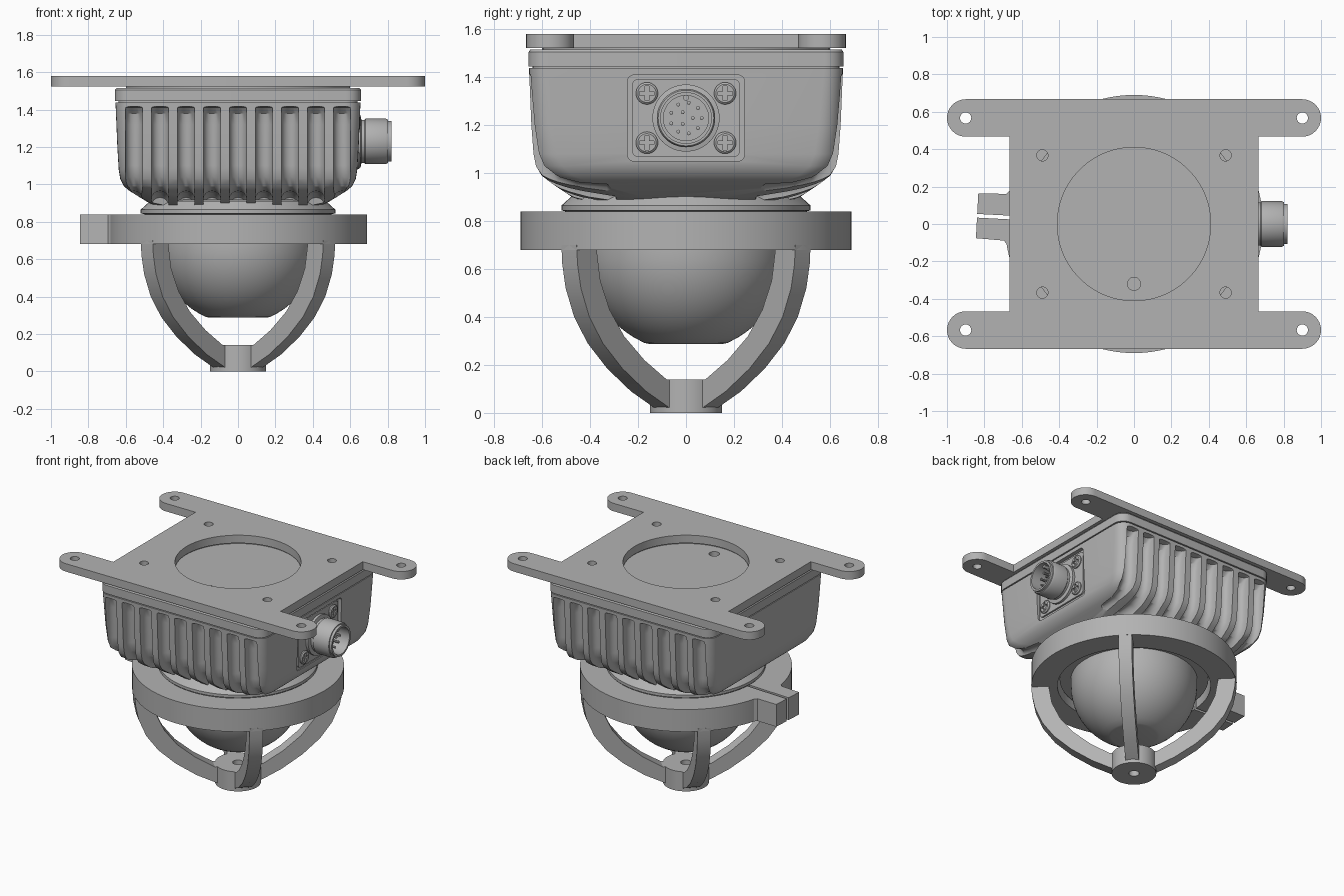
import bpy, bmesh
from math import sin, cos, pi, radians
from mathutils import Matrix, Vector

if "Cube" in bpy.data.objects:
    bpy.data.objects.remove(bpy.data.objects["Cube"])

GREY = (0.45, 0.45, 0.45, 1)
metal = bpy.data.materials.new("grey_metal")
metal.use_nodes = True
metal.diffuse_color = GREY
metal.node_tree.nodes["Principled BSDF"].inputs["Base Color"].default_value = GREY
SIDE = Matrix.Rotation(pi / 2, 4, 'Y')      # turns local z towards +x


def loft(name, loops, caps=True, matrix=None, closed=False):
    """Bridge matching loops of points into one object."""
    bm = bmesh.new()
    rows = [[bm.verts.new(p) for p in loop] for loop in loops]
    n = len(rows[0])
    pairs = list(zip(rows, rows[1:])) + ([(rows[-1], rows[0])] if closed else [])
    for a, b in pairs:
        for i in range(n):
            j = (i + 1) % n
            bm.faces.new((a[i], a[j], b[j], b[i]))
    if caps:
        bm.faces.new(rows[0][::-1])
        bm.faces.new(rows[-1])
    bmesh.ops.remove_doubles(bm, verts=bm.verts, dist=1e-5)
    bmesh.ops.recalc_face_normals(bm, faces=bm.faces)
    mesh = bpy.data.meshes.new(name)
    bm.to_mesh(mesh)
    bm.free()
    if matrix:
        mesh.transform(matrix)
    mesh.materials.append(metal)
    ob = bpy.data.objects.new(name, mesh)
    bpy.context.collection.objects.link(ob)
    return ob


def prism(name, outline, z0, z1, matrix=None):
    return loft(name, [[(x, y, z) for x, y in outline] for z in (z0, z1)], True, matrix)


def circle(r, n=48, cx=0, cy=0, start=0, end=2 * pi, close=False):
    steps = n - 1 if close else n
    return [(cx + r * cos(start + (end - start) * i / steps),
             cy + r * sin(start + (end - start) * i / steps)) for i in range(n)]


def revolve(name, profile, n=64, matrix=None, closed=False):
    loops = [[(x, y, z) for x, y in circle(r, n)] for r, z in profile]
    return loft(name, loops, False, matrix, closed)


def rounded(hx, hy, r):
    pts = []
    for k, (sx, sy) in enumerate(((1, 1), (-1, 1), (-1, -1), (1, -1))):
        pts += circle(r, 8, sx * (hx - r), sy * (hy - r), k * pi / 2, (k + 1) * pi / 2, True)
    return pts


def rounded_loft(name, sections):
    return loft(name, [[(x, y, z) for x, y in rounded(hx, hy, r)] for z, hx, hy, r in sections])


def cut(target, cutters):
    for c in cutters:
        c.hide_render = True
        mod = target.modifiers.new("cut", 'BOOLEAN')
        mod.operation = 'DIFFERENCE'
        mod.solver = 'EXACT'
        mod.object = c
        bpy.context.view_layer.objects.active = target
        bpy.ops.object.modifier_apply(modifier=mod.name)
        bpy.data.objects.remove(c)


# Mounting plate with four rounded arms
quarter = [(0.665, 0.467)] + circle(0.1, 17, 0.9, 0.567, -pi / 2, pi / 2, True)
mirror = quarter[::-1]
outline = (quarter + [(-x, y) for x, y in mirror]
           + [(-x, -y) for x, y in quarter] + [(x, -y) for x, y in mirror])
plate = prism("mounting_plate", outline, 1.523, 1.58)
holes = [prism("hole", circle(0.41, 96), 1.4, 1.7)]
for sx in (-1, 1):
    for sy in (-1, 1):
        for x, y in ((0.9, 0.567), (0.49, 0.367)):
            holes.append(prism("hole", circle(0.03, 24, sx * x, sy * y), 1.4, 1.7))
cut(plate, holes)

# Lid and the thin gasket under the plate
lid = rounded_loft("lid", [(1.445, 0.657, 0.657, 0.08), (1.505, 0.657, 0.657, 0.08),
                           (1.515, 0.65, 0.65, 0.075)])
cut(lid, [prism("hole", circle(0.035, 24, 0, -0.32), 1.47, 1.6)])
gasket = rounded_loft("gasket", [(1.43, 0.64, 0.64, 0.07), (1.45, 0.64, 0.64, 0.07)])
spacer = revolve("spacer", [(0.6, 1.51), (0.6, 1.53), (0.42, 1.53), (0.42, 1.51)], 64, None, True)

# Housing, rounded underneath
body = rounded_loft("housing", [
    (1.438, 0.655, 0.655, 0.08), (1.2, 0.645, 0.645, 0.09), (1.08, 0.638, 0.636, 0.1),
    (1.03, 0.63, 0.626, 0.11), (0.99, 0.61, 0.602, 0.13), (0.965, 0.58, 0.57, 0.16),
    (0.94, 0.54, 0.535, 0.2), (0.9, 0.475, 0.475, 0.3), (0.875, 0.42, 0.42, 0.4)])

# Cooling grooves: (depth position, height, outward direction in degrees)
PATH = [(0.70, 1.425, 0), (0.61, 1.41, 0), (0.58, 1.38, 0), (0.57, 1.32, 0), (0.566, 1.1, 0),
        (0.555, 1.04, -18), (0.52, 0.99, -50), (0.45, 0.965, -75), (0.33, 0.955, -90),
        (0.295, 0.93, -90), (0.285, 0.86, -90)]
grooves = []
for side in (-1, 1):
    for k in range(-4, 5):
        section = circle(0.046, 9, 0, 0.046, pi, 2 * pi, True) + [(0.05, 0.3), (-0.05, 0.3)]
        loops = [[(k * 0.139 + u, side * (y + v * cos(radians(a))), z + v * sin(radians(a)))
                  for u, v in section] for y, z, a in PATH]
        grooves.append(loft("groove", loops))
cut(body, grooves)

# Recessed socket panel on the left side
PANEL = Matrix.Translation((0, 0, 1.23)) @ SIDE
cut(body, [prism("recess", rounded(0.18, 0.245, 0.03), 0.625, 0.8, PANEL)])
prism("socket_panel", rounded(0.162, 0.225, 0.025), 0.61, 0.637, PANEL)
cross = []
for k in range(4):
    turn = Matrix.Rotation(k * pi / 2, 2)
    cross += [tuple(turn @ Vector(p)) for p in ((0.008, -0.03), (0.03, -0.008))]
    cross += [tuple(turn @ Vector((0.008, 0.008)))] if k < 0 else []
arm = [(0.03, -0.008), (0.03, 0.008), (0.008, 0.008)]
cross = [tuple(Matrix.Rotation(k * pi / 2, 2) @ Vector(p)) for k in range(4) for p in arm]
for sy in (-1, 1):
    for sz in (-1, 1):
        place = Matrix.Translation((0, sy * 0.163, 1.23 + sz * 0.103)) @ SIDE
        screw = revolve("panel_screw", [(0, 0.63), (0.046, 0.63), (0.046, 0.645),
                                        (0.038, 0.652), (0, 0.652)], 32, place)
        cut(screw, [prism("slot", cross, 0.64, 0.7, place)])

# Round connector with pins
revolve("connector", [(0, 0.63), (0.14, 0.63), (0.14, 0.655), (0.115, 0.66), (0.115, 0.675),
                      (0.122, 0.682), (0.122, 0.79), (0.116, 0.802), (0.108, 0.802),
                      (0.108, 0.82), (0.094, 0.82), (0.094, 0.70), (0, 0.70)], 48, PANEL)
for count, radius in ((9, 0.065), (3, 0.028)):
    for y, z in circle(radius, count):
        revolve("connector_pin", [(0, 0.69), (0.008, 0.69), (0.008, 0.765), (0, 0.77)], 10,
                PANEL @ Matrix.Translation((z, y, 0)))
revolve("connector_key", [(0, 0.69), (0.012, 0.69), (0.012, 0.79), (0, 0.79)], 12,
        PANEL @ Matrix.Translation((-0.084, 0, 0)))

# Collar and dome
revolve("collar", [(0.4, 0.92), (0.47, 0.91), (0.52, 0.865), (0.52, 0.845), (0.5, 0.84),
                   (0.5, 0.73), (0.4, 0.73)], 64, None, True)
arc = [(0.425 * cos(radians(a)), 0.68 - 0.425 * sin(radians(a))) for a in range(0, 67, 6)]
revolve("dome", [(0.425, 0.88)] + arc + [(0.155, 0.288), (0, 0.288)])

# Split clamp ring with two lugs
ring = revolve("clamp_ring", [(0.69, 0.68), (0.69, 0.84), (0.515, 0.84), (0.515, 0.68)],
               96, None, True)
TILT = Matrix.Rotation(radians(-3), 4, 'Z')
cut(ring, [prism("gap", [(-0.9, -0.01), (-0.4, -0.01), (-0.4, 0.01), (-0.9, 0.01)], 0.5, 1, TILT)])
for s in (-1, 1):
    prism("clamp_lug", [(-0.84, s * 0.01), (-0.66, s * 0.01), (-0.66, s * 0.16),
                        (-0.69, s * 0.125), (-0.84, s * 0.12)], 0.68, 0.84, TILT)

# Guard: four curved legs meeting at a drilled hub
outer = [(0.69, 0.7), (0.685, 0.62), (0.665, 0.52), (0.615, 0.4), (0.535, 0.29),
         (0.42, 0.185), (0.28, 0.09), (0.13, 0.015)]
inner = [(0.08, 0.14), (0.16, 0.14), (0.29, 0.22), (0.41, 0.32), (0.495, 0.43),
         (0.55, 0.55), (0.575, 0.7)]
for k in range(4):
    spin = Matrix.Rotation(pi / 4 + k * pi / 2, 4, 'Z') @ Matrix.Rotation(pi / 2, 4, 'X')
    prism("guard_leg", outer + inner, -0.045, 0.045, spin)
revolve("guard_hub", [(0.15, 0), (0.15, 0.14), (0.035, 0.14), (0.035, 0)], 48, None, True)

# Smooth shading with sharp edges kept
bpy.ops.object.select_all(action='DESELECT')
for ob in bpy.context.scene.objects:
    if ob.type == 'MESH':
        ob.select_set(True)
        bpy.context.view_layer.objects.active = ob
bpy.ops.object.shade_smooth_by_angle(angle=radians(30))
